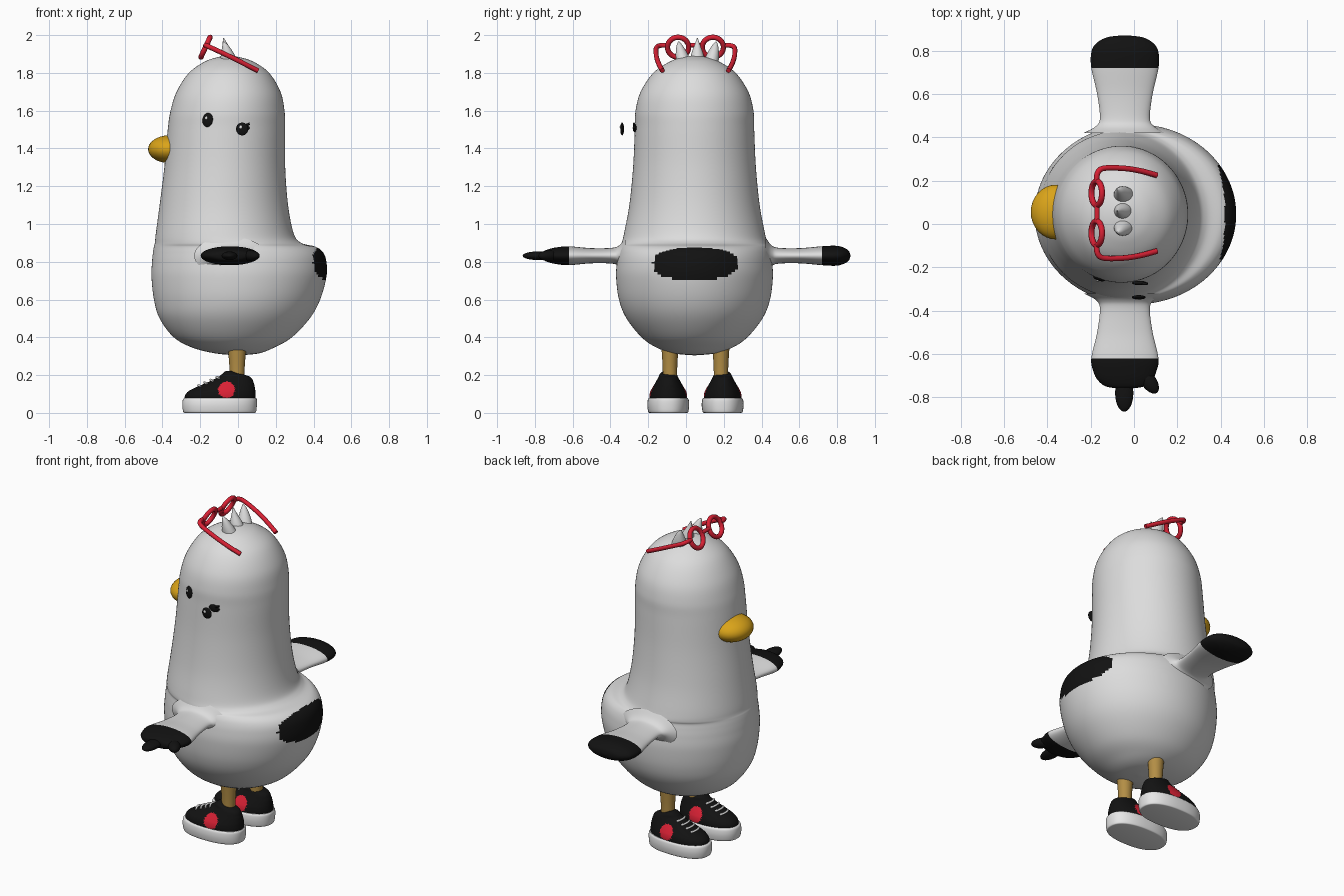
import bpy
import bmesh
from math import sin, cos, pi, radians, copysign
from mathutils import Vector, Euler

default = bpy.data.objects.get("Cube")
if default:
    bpy.data.objects.remove(default, do_unlink=True)


def material(name, rgb, roughness=0.6):
    mat = bpy.data.materials.new(name)
    mat.use_nodes = True
    mat.diffuse_color = (*rgb, 1)
    shader = mat.node_tree.nodes["Principled BSDF"]
    shader.inputs["Base Color"].default_value = (*rgb, 1)
    shader.inputs["Roughness"].default_value = roughness
    return mat


FEATHER = material("feather_white", (0.72, 0.72, 0.72))
BLACK = material("soft_black", (0.006, 0.006, 0.006))
YELLOW = material("beak_yellow", (0.70, 0.37, 0.01))
TAN = material("leg_tan", (0.45, 0.27, 0.06))
RED = material("bright_red", (0.70, 0.015, 0.035))
RUBBER = material("rubber_white", (0.88, 0.88, 0.88))

MID_Y = 0.05      # plane of symmetry of the bird, which looks along -x


def finish(name, bm, mats, rule=None):
    """Turn a bmesh into a smooth object, colouring faces by a rule."""
    bmesh.ops.recalc_face_normals(bm, faces=bm.faces)
    if rule:
        for face in bm.faces:
            face.material_index = rule(face.calc_center_median())
    mesh = bpy.data.meshes.new(name)
    bm.to_mesh(mesh)
    bm.free()
    for mat in mats:
        mesh.materials.append(mat)
    obj = bpy.data.objects.new(name, mesh)
    bpy.context.collection.objects.link(obj)
    bpy.ops.object.select_all(action='DESELECT')
    obj.select_set(True)
    bpy.context.view_layer.objects.active = obj
    bpy.ops.object.shade_smooth_by_angle(angle=radians(45))
    return obj


def spline(rows, steps):
    """Catmull-Rom interpolation through rows of numbers."""
    result = []
    for i in range(len(rows) - 1):
        a, b = rows[max(i - 1, 0)], rows[i]
        c, d = rows[i + 1], rows[min(i + 2, len(rows) - 1)]
        for k in range(steps):
            t = k / steps
            result.append([q + t * (r - p) / 2
                           + t * t * (2 * p - 5 * q + 4 * r - s) / 2
                           + t ** 3 * (3 * q - p - 3 * r + s) / 2
                           for p, q, r, s in zip(a, b, c, d)])
    return result + [list(rows[-1])]


def loft(name, rows, place, mats, rule=None, steps=6, segs=64, power=1.0):
    """Skin oval sections (position, u min, u max, v half width)."""
    bm = bmesh.new()
    rings = []
    for t, lo, hi, half in spline(rows, steps):
        ring = []
        for k in range(segs):
            c, s = cos(2 * pi * k / segs), sin(2 * pi * k / segs)
            u = (lo + hi) / 2 + (hi - lo) / 2 * copysign(abs(c) ** power, c)
            v = half * copysign(abs(s) ** power, s)
            ring.append(bm.verts.new(place(u, v, t)))
        rings.append(ring)
    for low, high in zip(rings, rings[1:]):
        for k in range(segs):
            n = (k + 1) % segs
            bm.faces.new((low[k], low[n], high[n], high[k]))
    bm.faces.new(rings[0])
    bm.faces.new(rings[-1])
    return finish(name, bm, mats, rule)


def ellipsoid(name, loc, radii, mat, rot=(0, 0, 0)):
    bm = bmesh.new()
    bmesh.ops.create_uvsphere(bm, u_segments=32, v_segments=20, radius=1)
    turn = Euler([radians(a) for a in rot]).to_matrix()
    for v in bm.verts:
        v.co = turn @ (v.co * Vector(radii)) + Vector(loc)
    return finish(name, bm, [mat])


def tube(name, points, radius, mat, cyclic=False):
    """Round tube along a smooth path."""
    curve = bpy.data.curves.new(name, 'CURVE')
    curve.dimensions = '3D'
    curve.bevel_depth = radius
    curve.bevel_resolution = 3
    curve.use_fill_caps = True
    path = curve.splines.new('POLY')
    path.points.add(len(points) - 1)
    for point, co in zip(path.points, points):
        point.co = (*co, 1)
    path.use_cyclic_u = cyclic
    curve.materials.append(mat)
    obj = bpy.data.objects.new(name, curve)
    bpy.context.collection.objects.link(obj)
    return obj


# Body with rump shelf; the tail patch is an oval on the back
body_rows = [
    (0.305, -0.01, 0.01, 0.01), (0.315, -0.12, 0.11, 0.11),
    (0.345, -0.24, 0.19, 0.20), (0.40, -0.34, 0.285, 0.28),
    (0.50, -0.415, 0.38, 0.36), (0.60, -0.445, 0.435, 0.40),
    (0.72, -0.458, 0.468, 0.415), (0.80, -0.455, 0.468, 0.41),
    (0.85, -0.45, 0.45, 0.40), (0.88, -0.445, 0.41, 0.39),
    (0.90, -0.44, 0.335, 0.385), (0.95, -0.435, 0.295, 0.373),
    (1.10, -0.415, 0.265, 0.345), (1.30, -0.39, 0.25, 0.325),
    (1.50, -0.372, 0.25, 0.316), (1.60, -0.357, 0.246, 0.312),
    (1.70, -0.325, 0.225, 0.285), (1.80, -0.26, 0.165, 0.218),
    (1.86, -0.175, 0.08, 0.13), (1.885, -0.10, 0.0, 0.055),
    (1.89, -0.055, -0.045, 0.005)]


def tail_patch(p):
    oval = (abs(p.y - MID_Y) / 0.225) ** 2.5 + (abs(p.z - 0.79) / 0.085) ** 2.5
    return int(p.x > 0 and oval < 1)


loft("body", body_rows, lambda u, v, t: (u, MID_Y - 0.005 + v, t),
     [FEATHER, BLACK], tail_patch, steps=7, segs=128)

# Wings: shared arm (distance, half width, half thickness), differing black tips
arm = [(0.37, 0.19, 0.10), (0.40, 0.135, 0.058), (0.44, 0.115, 0.042),
       (0.55, 0.128, 0.040), (0.67, 0.155, 0.050)]
paddle = [(0.74, 0.155, 0.053), (0.78, 0.135, 0.045),
          (0.81, 0.085, 0.028), (0.82, 0.01, 0.005)]
palm = [(0.73, 0.145, 0.045), (0.77, 0.125, 0.037),
        (0.80, 0.085, 0.025), (0.81, 0.01, 0.005)]
for name, side, tip in (("left_wing", 1, paddle), ("right_wing", -1, palm)):
    loft(name, [(t, -0.042 - w, -0.042 + w, h) for t, w, h in arm + tip],
         lambda u, v, t: (u, MID_Y + side * t, 0.832 + v), [FEATHER, BLACK],
         lambda p: int(abs(p.y - MID_Y) > 0.67))
ellipsoid("pointing_finger", (-0.045, -0.78, 0.832), (0.042, 0.085, 0.023), BLACK)
ellipsoid("thumb", (0.068, -0.725, 0.832), (0.035, 0.065, 0.028), BLACK, (0, 0, 35))

# Beak with a thin mouth seam
ellipsoid("beak", (-0.36, 0.055, 1.396), (0.116, 0.126, 0.074), YELLOW)

# Eyes, the far one standing off the head with lashes
ellipsoid("front_eye", (-0.16, -0.25, 1.55), (0.029, 0.012, 0.038), BLACK, (0, 8, -18))
ellipsoid("front_eye_glint", (-0.168, -0.262, 1.562), (0.007, 0.004, 0.009), RUBBER)
ellipsoid("rear_eye", (0.022, -0.338, 1.503), (0.032, 0.010, 0.034), BLACK)
ellipsoid("rear_eye_glint", (0.014, -0.347, 1.513), (0.008, 0.004, 0.009), RUBBER)
ellipsoid("rear_eye_lid", (0.025, -0.272, 1.508), (0.034, 0.010, 0.022), BLACK)
for i, height in enumerate((1.525, 1.505)):
    tube(f"eyelash_{i + 1}", [(0.035, -0.275, height - 0.005),
                              (0.062, -0.275, height + 0.006)], 0.006, BLACK)

# Tuft of three curved spikes
for i in (-1, 0, 1):
    base = MID_Y + 0.01 + i * 0.075
    rise = 1.985 - 0.018 * abs(i)
    loft(f"tuft_{i + 2}",
         [(1.85, -0.095, 0.005, 0.042), (1.90, -0.09, -0.02, 0.032),
          (1.945, -0.083, -0.05, 0.016), (rise, -0.079, -0.075, 0.002)],
         lambda u, v, t: (u, base + v + i * (t - 1.87) * 0.25, t),
         [FEATHER], steps=5, segs=20)

# Glasses pushed up on the head
lens = Vector((-0.172, 0, 1.936))
lean = Vector((0.42, 0, 0.907))
for side, name in ((1, "left"), (-1, "right")):
    middle = lens + Vector((0, MID_Y + side * 0.092, 0))
    ring = [middle + lean * 0.058 * sin(a) + Vector((0, 0.056 * cos(a), 0))
            for a in (2 * pi * k / 40 for k in range(40))]
    tube(f"{name}_lens_frame", ring, 0.014, RED, cyclic=True)
    temple = [(-0.172, 0.145, 1.945), (-0.168, 0.185, 1.945), (-0.14, 0.207, 1.932),
              (-0.05, 0.207, 1.89), (0.03, 0.195, 1.85), (0.105, 0.175, 1.812)]
    tube(f"{name}_temple",
         [(x, MID_Y + side * y, z) for x, y, z in spline(temple, 5)], 0.013, RED)
tube("glasses_bridge", [(-0.17, MID_Y + y, 1.947) for y in (-0.04, 0.04)], 0.012, RED)

# Legs and sneakers
upper_rows = [
    (0.05, -0.275, 0.09, 0.095), (0.085, -0.282, 0.093, 0.100),
    (0.11, -0.268, 0.092, 0.096), (0.13, -0.235, 0.09, 0.086),
    (0.16, -0.165, 0.083, 0.068), (0.19, -0.105, 0.065, 0.052),
    (0.21, -0.08, 0.005, 0.042), (0.222, -0.065, -0.03, 0.025)]
sole_rows = [
    (0.0, -0.28, 0.088, 0.098), (0.006, -0.29, 0.096, 0.106),
    (0.04, -0.295, 0.10, 0.111), (0.07, -0.292, 0.10, 0.108),
    (0.08, -0.284, 0.095, 0.101)]


def badge(p):
    return int((p.x + 0.06) ** 2 + (p.z - 0.122) ** 2 < 0.044 ** 2)


for side, name in ((1, "left"), (-1, "right")):
    foot = MID_Y + side * 0.144
    loft(f"{name}_leg", [(0.15, -0.043, 0.033, 0.037), (0.25, -0.046, 0.036, 0.039),
                         (0.36, -0.055, 0.045, 0.046)],
         lambda u, v, t: (u, MID_Y + side * 0.135 + v, t), [TAN], segs=32)
    loft(f"{name}_shoe_upper", upper_rows, lambda u, v, t: (u, foot + v, t),
         [BLACK, RED], badge, steps=8, segs=128, power=0.92)
    loft(f"{name}_shoe_sole", sole_rows, lambda u, v, t: (u, foot + v, t),
         [RUBBER], steps=4, power=0.85)
    for i in range(4):
        x, z = -0.21 + i * 0.032, 0.146 + i * 0.0145
        tube(f"{name}_lace_{i + 1}",
             [(x + 9 * y * y, foot + y, z - 4 * y * y)
              for y in (-0.04, -0.02, 0, 0.02, 0.04)], 0.006, RUBBER)
